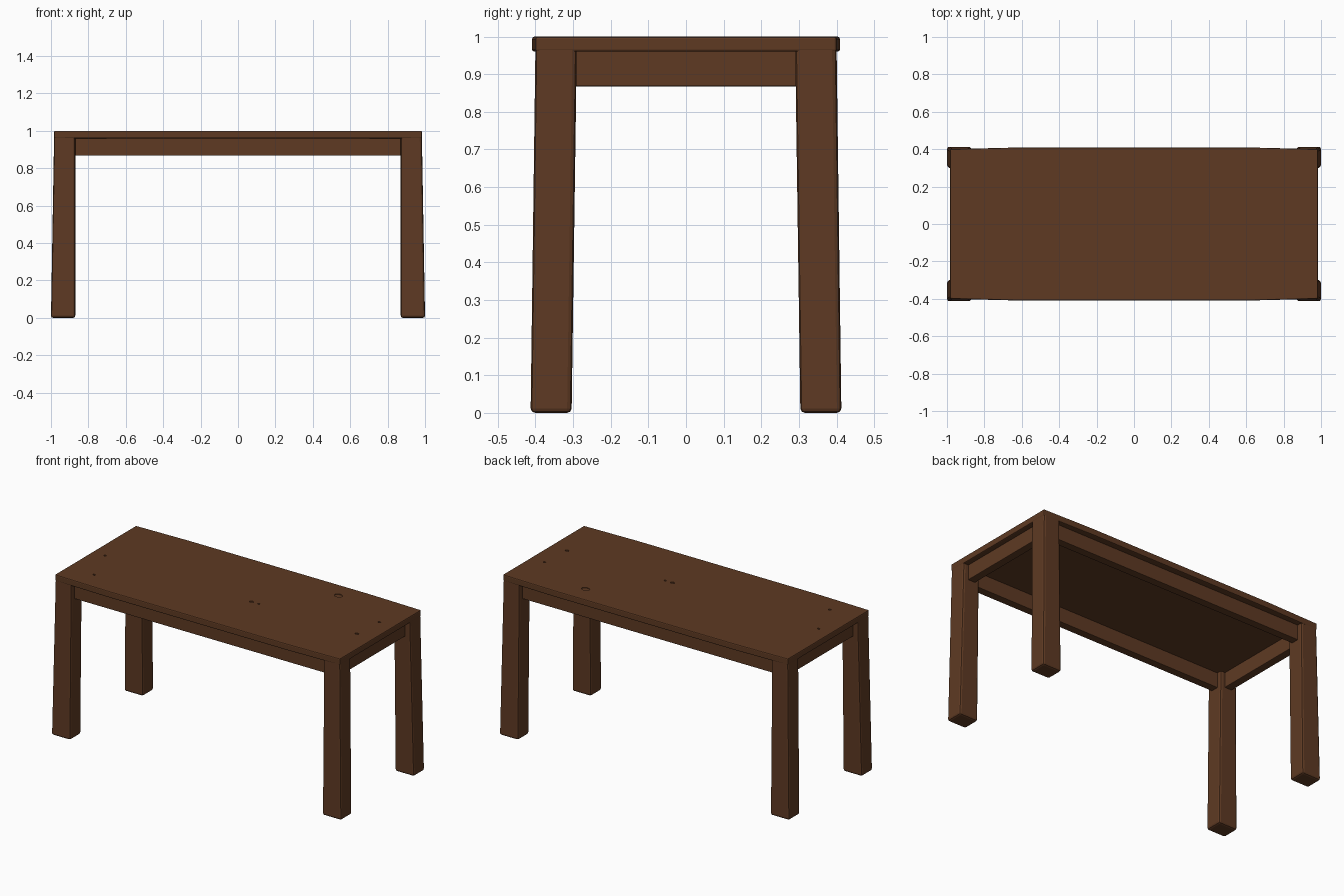
import bpy
import bmesh
from math import radians

cube = bpy.data.objects.get("Cube")
if cube:
    bpy.data.objects.remove(cube, do_unlink=True)

wood = bpy.data.materials.new("dark brown wood")
wood.use_nodes = True
colour = (0.112, 0.042, 0.0165, 1)
wood.diffuse_color = colour
bsdf = wood.node_tree.nodes["Principled BSDF"]
bsdf.inputs["Base Color"].default_value = colour
bsdf.inputs["Roughness"].default_value = 0.8


def loft(name, lower, upper, z0, z1, bevel=0.0):
    """Join a lower and an upper outline of (x, y) points into a solid."""
    bm = bmesh.new()
    low = [bm.verts.new((x, y, z0)) for x, y in lower]
    high = [bm.verts.new((x, y, z1)) for x, y in upper]
    bm.faces.new(low)
    bm.faces.new(high)
    n = len(low)
    for i in range(n):
        j = (i + 1) % n
        bm.faces.new((low[i], low[j], high[j], high[i]))
    bmesh.ops.recalc_face_normals(bm, faces=bm.faces)
    mesh = bpy.data.meshes.new(name)
    bm.to_mesh(mesh)
    bm.free()
    mesh.materials.append(wood)
    obj = bpy.data.objects.new(name, mesh)
    bpy.context.collection.objects.link(obj)
    if bevel:
        mod = obj.modifiers.new("rounded edges", "BEVEL")
        mod.width = bevel
        mod.segments = 2
        mod.limit_method = "ANGLE"
        mod.angle_limit = radians(40)
    return obj


def rect(x0, x1, y0, y1):
    return [(x0, y0), (x1, y0), (x1, y1), (x0, y1)]


# Table top with gently bowed long sides
side = [(-0.984, -0.4), (-0.62, -0.409), (0.62, -0.409), (0.984, -0.4)]
outline = side + [(-x, -y) for x, y in side]
top = loft("table_top", outline, outline, 0.96, 1.0, 0.006)

# Small worn dents in the top
dents = [(0.49, 0.29, 0.026), (0.135, -0.06, 0.014), (0.185, -0.06, 0.008),
         (0.87, -0.07, 0.012), (0.885, 0.13, 0.009),
         (-0.895, -0.03, 0.009), (-0.8, -0.275, 0.009)]
for x, y, r in dents:
    bpy.ops.mesh.primitive_cylinder_add(vertices=12, radius=r, depth=0.02,
                                        location=(x, y, 1.006))
    cutter = bpy.context.object
    cutter.name = "dent_cutter"
    cutter.scale.y = 0.75
    cutter.data.materials.append(wood)
    cutter.hide_render = True
    cutter.hide_set(True)
    cut = top.modifiers.new("dent", "BOOLEAN")
    cut.operation = "DIFFERENCE"
    cut.solver = "EXACT"
    cut.object = cutter

# Four legs, splayed slightly outwards towards the floor
for sx, xname in ((1, "left"), (-1, "right")):
    for sy, yname in ((-1, "front"), (1, "back")):
        foot = [(sx * x, sy * y) for x, y in rect(0.87, 1.0, 0.304, 0.413)]
        head = [(sx * x, sy * y) for x, y in rect(0.87, 0.983, 0.29, 0.4)]
        loft(f"{yname}_{xname}_leg", foot, head, 0, 0.985, 0.012)

# Recessed rails beneath the top
for s, name in ((-1, "front"), (1, "back")):
    rail = rect(-0.89, 0.89, *sorted((s * 0.32, s * 0.37)))
    loft(f"{name}_rail", rail, rail, 0.867, 0.965, 0.004)
for s, name in ((1, "left"), (-1, "right")):
    rail = rect(*sorted((s * 0.9, s * 0.95)), -0.31, 0.31)
    loft(f"{name}_rail", rail, rail, 0.867, 0.965, 0.004)
